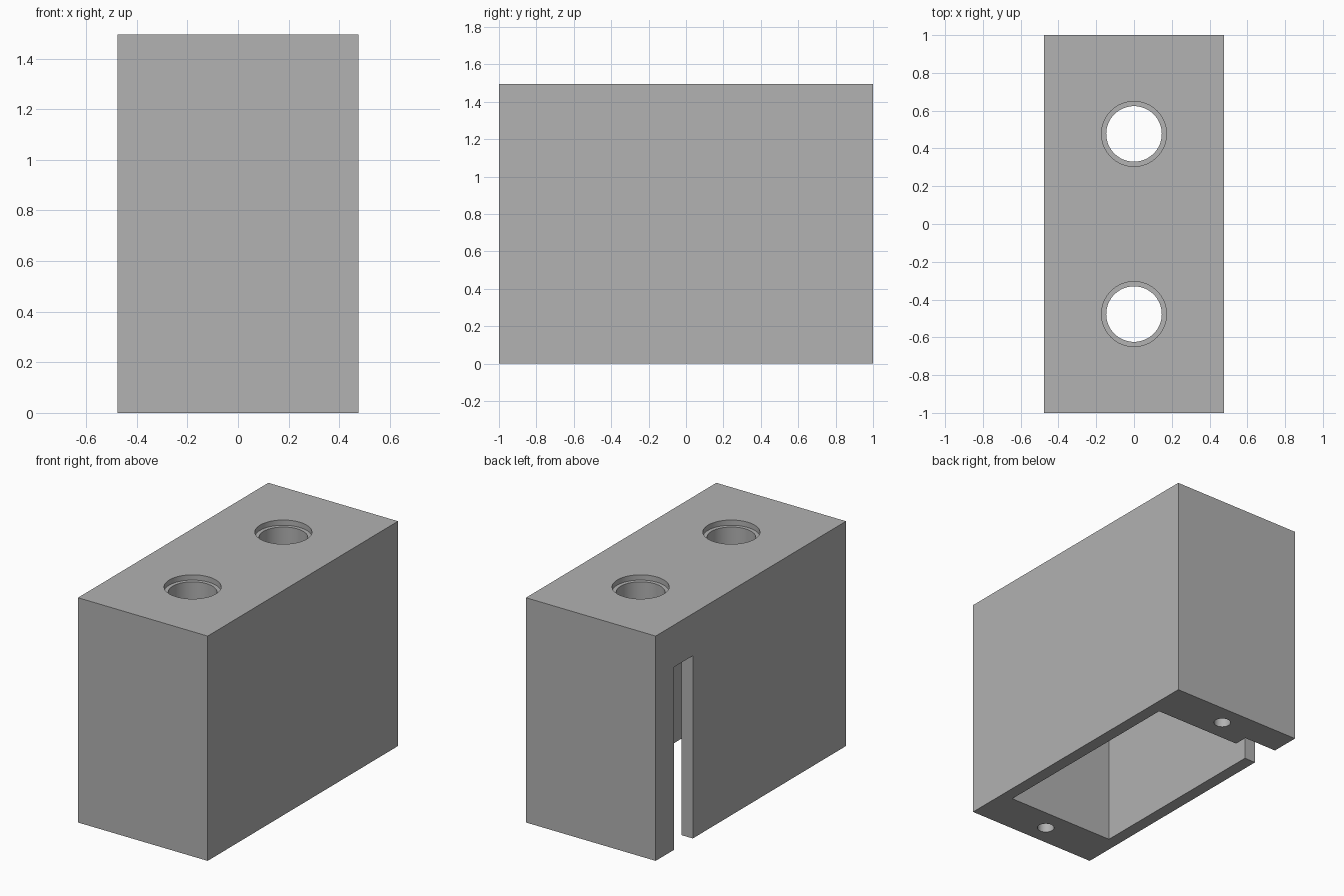
import bpy
import bmesh
import math

cube = bpy.data.objects.get("Cube")
if cube:
    bpy.data.objects.remove(cube, do_unlink=True)

HALF_W, HALF_L, HEIGHT = 0.477, 1.0, 1.495
CEILING = 1.215
HOLE_Y, SCREW_Y = 0.477, 0.86

grey = bpy.data.materials.new("plain_grey")
grey.use_nodes = True
colour = (0.445, 0.445, 0.445, 1)
grey.diffuse_color = colour
grey.node_tree.nodes["Principled BSDF"].inputs["Base Color"].default_value = colour


def prism(name, outline, bottom, top):
    """Extrude an outline in plan between two heights."""
    bm = bmesh.new()
    base = bm.faces.new([bm.verts.new((x, y, bottom)) for x, y in outline])
    raised = bmesh.ops.extrude_face_region(bm, geom=[base])
    verts = [v for v in raised["geom"] if isinstance(v, bmesh.types.BMVert)]
    bmesh.ops.translate(bm, verts=verts, vec=(0, 0, top - bottom))
    bmesh.ops.recalc_face_normals(bm, faces=bm.faces)
    mesh = bpy.data.meshes.new(name)
    bm.to_mesh(mesh)
    bm.free()
    mesh.materials.append(grey)
    obj = bpy.data.objects.new(name, mesh)
    bpy.context.collection.objects.link(obj)
    return obj


def circle(y, radius, sides=64):
    steps = [2 * math.pi * i / sides for i in range(sides)]
    return [(radius * math.cos(a), y + radius * math.sin(a)) for a in steps]


def cut(body, cutter):
    """Subtract the cutter from the body, then discard it."""
    cutter.hide_render = True
    mod = body.modifiers.new("cut", 'BOOLEAN')
    mod.operation = 'DIFFERENCE'
    mod.solver = 'EXACT'
    mod.object = cutter
    bpy.context.view_layer.objects.active = body
    bpy.ops.object.modifier_apply(modifier=mod.name)
    bpy.data.objects.remove(cutter, do_unlink=True)


# Outer block
housing = prism("housing", [(-HALF_W, -HALF_L), (HALF_W, -HALF_L),
                            (HALF_W, HALF_L), (-HALF_W, HALF_L)], 0, HEIGHT)

# Open-bottomed cavity with the cable slot through one long wall
cavity = [(0.395, -0.715), (0.395, 0.715), (-0.235, 0.715), (-0.235, 0.805),
          (-0.6, 0.805), (-0.6, 0.61), (-0.395, 0.61), (-0.395, -0.715)]
cut(housing, prism("cavity_cutter", cavity, -0.1, CEILING))

# Stepped holes in the top and blind screw holes in the end walls
for side in (-1, 1):
    y = side * HOLE_Y
    cut(housing, prism("hole_cutter", circle(y, 0.147), CEILING - 0.1, HEIGHT + 0.1))
    cut(housing, prism("recess_cutter", circle(y, 0.172), HEIGHT - 0.035, HEIGHT + 0.1))
    cut(housing, prism("screw_cutter", circle(side * SCREW_Y, 0.052, 32), -0.1, 0.4))

# Smooth hole walls, crisp block edges
bpy.ops.object.select_all(action='DESELECT')
housing.select_set(True)
bpy.context.view_layer.objects.active = housing
bpy.ops.object.shade_smooth_by_angle(angle=math.radians(30))
